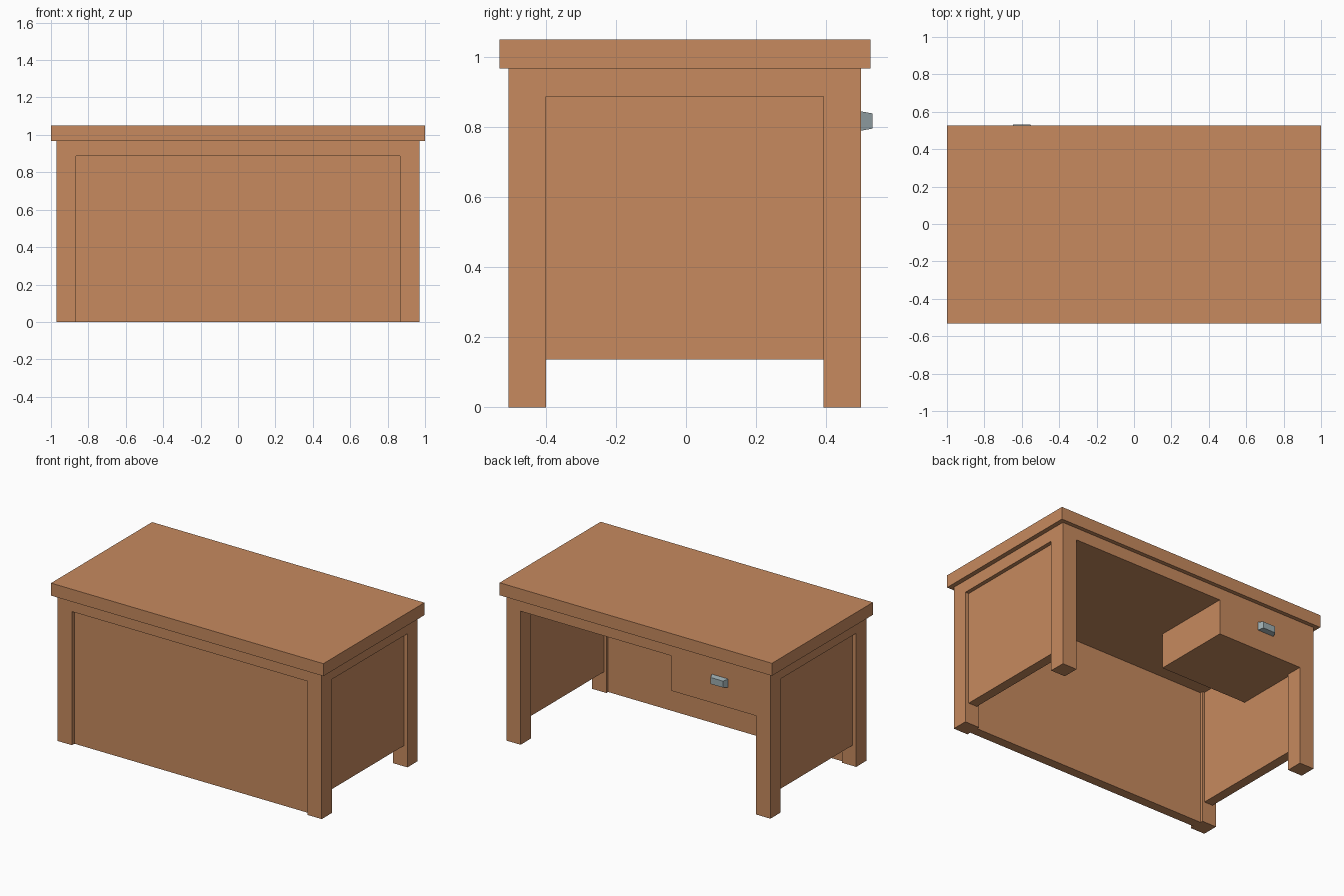
import bpy, bmesh

old = bpy.data.objects.get("Cube")
if old:
    bpy.data.objects.remove(old, do_unlink=True)


def make_material(name, rgb):
    mat = bpy.data.materials.new(name)
    mat.use_nodes = True
    mat.diffuse_color = (*rgb, 1)
    mat.node_tree.nodes["Principled BSDF"].inputs["Base Color"].default_value = (*rgb, 1)
    return mat


wood = make_material("warm wood", (0.57, 0.254, 0.113))
metal = make_material("grey metal", (0.34, 0.42, 0.44))


def box(name, x, y, z, mat=wood, taper=None):
    """Box from (min, max) ranges; taper = (dx, dz) narrows its back face."""
    bm = bmesh.new()
    bmesh.ops.create_cube(bm, size=1)
    for v in bm.verts:
        sx, sy, sz = (1 if c > 0 else 0 for c in v.co)
        v.co = (x[sx], y[sy], z[sz])
        if taper and sy:
            v.co.x += taper[0] * (1 - 2 * sx)
            v.co.z += taper[1] * (1 - 2 * sz)
    mesh = bpy.data.meshes.new(name)
    bm.to_mesh(mesh)
    bm.free()
    mesh.materials.append(mat)
    obj = bpy.data.objects.new(name, mesh)
    bpy.context.collection.objects.link(obj)
    return obj


# Main dimensions
HALF = 0.97                    # half width of the frame
INNER = 0.865                  # inner side of the legs
FRONT, BACK = -0.507, 0.5      # frame depth
FRONT_IN, BACK_IN = -0.4, 0.392
RAIL, TOP = 0.887, 0.967       # underside and top of the frame
RECESS, THICK = 0.026, 0.063   # panel inset and thickness

# Top and the solid frame below it
box("desk_top", (-1, 1), (-0.533, 0.527), (TOP, 1.05))
box("top_frame", (-HALF, HALF), (FRONT, BACK), (RAIL, TOP))

# Legs and side panels
for side, s in (("left", 1), ("right", -1)):
    leg_x = sorted((s * INNER, s * HALF))
    box("front_leg_" + side, leg_x, (FRONT, FRONT_IN), (0, RAIL))
    box("back_leg_" + side, leg_x, (BACK_IN, BACK), (0, RAIL))
    outer = HALF - RECESS
    panel_x = sorted((s * (outer - THICK), s * outer))
    box("side_panel_" + side, panel_x, (FRONT_IN, BACK_IN), (0.137, RAIL))

# Front panel reaching the floor
box("front_panel", (-INNER, INNER),
    (FRONT + RECESS, FRONT + RECESS + THICK), (0, RAIL))

# Drawer, flush with the back of the frame, and its handle
DRAWER_X, DRAWER_Z = -0.245, (0.655, RAIL)
box("drawer_front", (-INNER, DRAWER_X), (BACK_IN, BACK), DRAWER_Z)
box("drawer_box", (-HALF + RECESS + THICK, DRAWER_X), (-0.03, BACK_IN), DRAWER_Z)
box("drawer_handle", (-0.66, -0.54), (BACK, 0.533), (0.79, 0.845),
    metal, taper=(0.014, 0.006))
